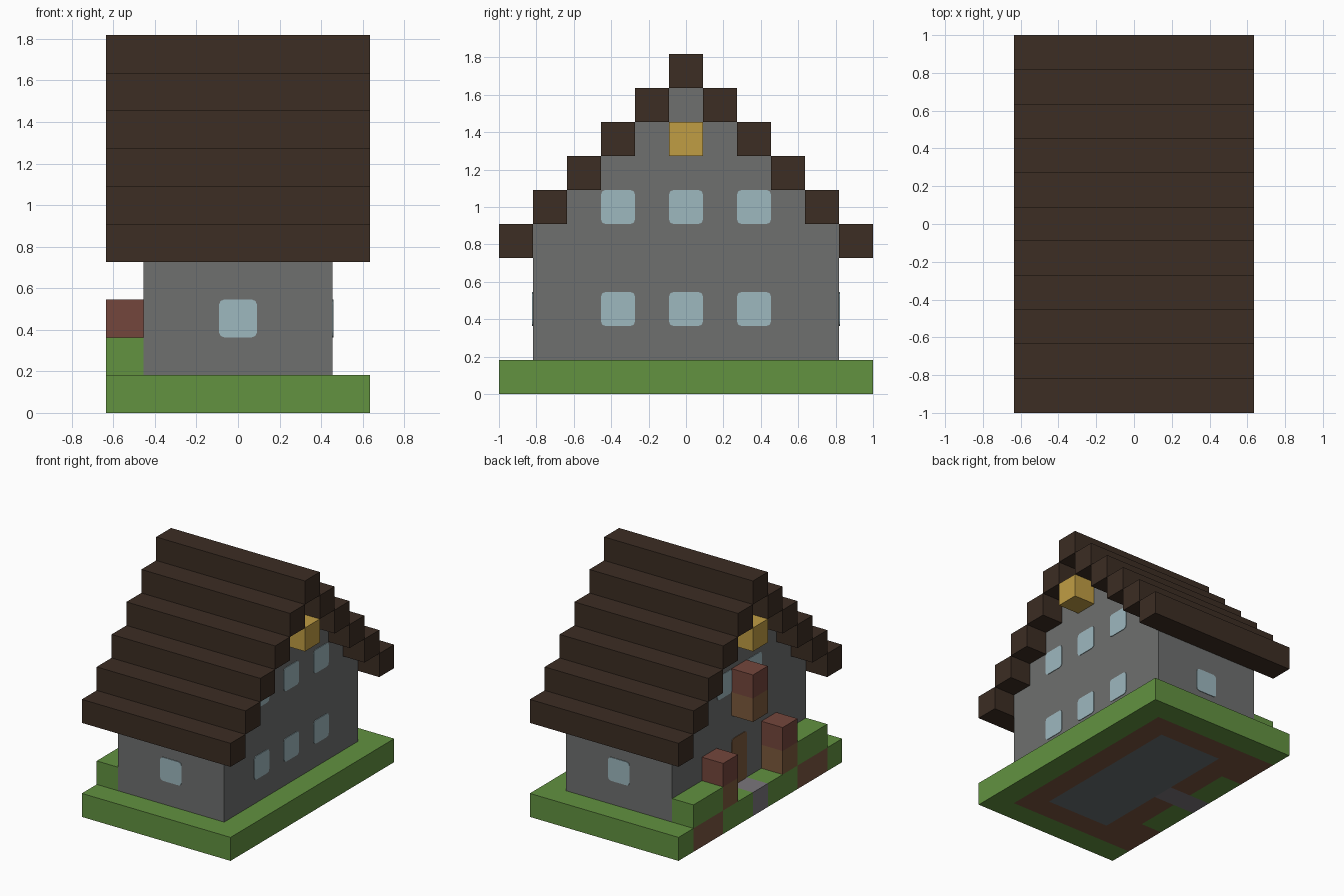
import bpy
import bmesh
from mathutils import Vector

cube = bpy.data.objects.get("Cube")
if cube:
    bpy.data.objects.remove(cube)

U = 2 / 11                       # size of one building block
ORIGIN = Vector((3.5, 5.5, 0))   # block grid centre


def material(name, r, g, b):
    def linear(c):
        c /= 255
        return c / 12.92 if c <= 0.04045 else ((c + 0.055) / 1.055) ** 2.4
    colour = (linear(r), linear(g), linear(b), 1)
    m = bpy.data.materials.new(name)
    m.use_nodes = True
    m.diffuse_color = colour
    shader = m.node_tree.nodes["Principled BSDF"]
    shader.inputs["Base Color"].default_value = colour
    shader.inputs["Roughness"].default_value = 0.9
    return m


GRASS = material("grass green", 98, 146, 64)
STONE = material("wall grey", 110, 112, 111)
GLASS = material("window blue", 158, 184, 191)
TIMBER = material("roof dark brown", 60, 45, 35)
BRICK = material("brick red", 116, 70, 60)
GOLD = material("lamp yellow", 192, 157, 68)
DIRT = material("soil brown", 122, 86, 65)
SLATE = material("floor grey", 104, 111, 114)
PAVING = material("path grey", 122, 118, 124)
WOOD = material("wood brown", 124, 90, 60)


def finish(name, bm, mat):
    bmesh.ops.recalc_face_normals(bm, faces=bm.faces)
    mesh = bpy.data.meshes.new(name)
    bm.to_mesh(mesh)
    bm.free()
    mesh.materials.append(mat)
    ob = bpy.data.objects.new(name, mesh)
    bpy.context.collection.objects.link(ob)
    return ob


def add_box(bm, lo, hi):
    """Box between two corners given in block units."""
    lo, hi = Vector(lo), Vector(hi)
    verts = bmesh.ops.create_cube(bm, size=1)["verts"]
    for v in verts:
        v.co = ((lo + hi) / 2 + v.co * (hi - lo) - ORIGIN) * U
    return verts


def blocks(name, mat, boxes):
    bm = bmesh.new()
    for lo, hi in boxes:
        add_box(bm, lo, hi)
    return finish(name, bm, mat)


def tiles(name, mat, rects):
    """One-block-thick ground tiles from (x0, y0, x1, y1)."""
    return blocks(name, mat, [((a, b, 0), (c, d, 1)) for a, b, c, d in rects])


def panel(name, mat, lo, hi, axis, corner=0.13):
    """Thin plate with rounded corners, flat along the given axis."""
    bm = bmesh.new()
    add_box(bm, lo, hi)
    edges = [e for e in bm.edges
             if abs((e.verts[0].co - e.verts[1].co)[axis]) > 1e-4
             and all(abs((e.verts[0].co - e.verts[1].co)[k]) < 1e-5
                     for k in range(3) if k != axis)]
    bmesh.ops.bevel(bm, geom=edges, offset=corner * U, segments=2,
                    profile=0.5, affect='EDGES')
    return finish(name, bm, mat)


# Ground: lawn border, soil under the walls, floor and path
tiles("lawn", GRASS, [(6, 0, 7, 11), (0, 0, 6, 1), (0, 10, 6, 11),
                      (0, 3, 1, 5), (0, 6, 1, 8)])
tiles("soil", DIRT, [(0, 1, 1, 3), (0, 8, 1, 10), (1, 1, 2, 5), (1, 6, 2, 10),
                     (2, 1, 5, 2), (2, 9, 5, 10), (5, 1, 6, 10)])
tiles("floor", SLATE, [(2, 2, 5, 9)])
tiles("path", PAVING, [(0, 5, 2, 6)])

# Walls: stepped gable profile extruded across the house
half = [(4.5, 1), (4.5, 5)]
for step in range(4):
    half += [(3.5 - step, 5 + step), (3.5 - step, 6 + step)]
profile = half + [(-y, z) for y, z in reversed(half)]
bm = bmesh.new()
face = bm.faces.new([bm.verts.new((-2.5 * U, y * U, z * U)) for y, z in profile])
side = bmesh.ops.extrude_face_region(bm, geom=[face])["geom"]
bmesh.ops.translate(bm, vec=(5 * U, 0, 0),
                    verts=[g for g in side if isinstance(g, bmesh.types.BMVert)])
finish("walls", bm, STONE)

# Roof: stepped beams rising to the ridge
beams = []
for step in range(6):
    for y in {step, 10 - step}:
        beams.append(((0, y, 4 + step), (7, y + 1, 5 + step)))
blocks("roof", TIMBER, beams)

# Gable lamps at both ends
blocks("gable_lamps", GOLD, [((x, 5, 7), (x + 1, 6, 8)) for x in (0, 6)])

# Raised hedges, planters beside the door and one above it
blocks("hedges", GRASS, [((0, y, 1), (1, y + 2, 2)) for y in (1, 8)])
planters = [(3, 1), (7, 1), (5, 4)]
blocks("planter_boxes", WOOD, [((0, y, z), (1, y + 1, z + 1)) for y, z in planters])
blocks("planter_tops", BRICK, [((0, y, z + 1), (1, y + 1, z + 2)) for y, z in planters])

# Windows and door
T = 0.025
for z in (2, 5):
    for y in (3, 5, 7):
        panel("left_window", GLASS, (6 - T, y, z), (6 + T, y + 1, z + 1), 0)
for y in (4, 6):
    panel("right_window", GLASS, (1 - T, y, 5), (1 + T, y + 1, 6), 0)
for name, y in (("front_window", 1), ("back_window", 10)):
    panel(name, GLASS, (3, y - T, 2), (4, y + T, 3), 1)
panel("door", WOOD, (1 - T, 5, 1), (1 + T, 6, 3), 0)
